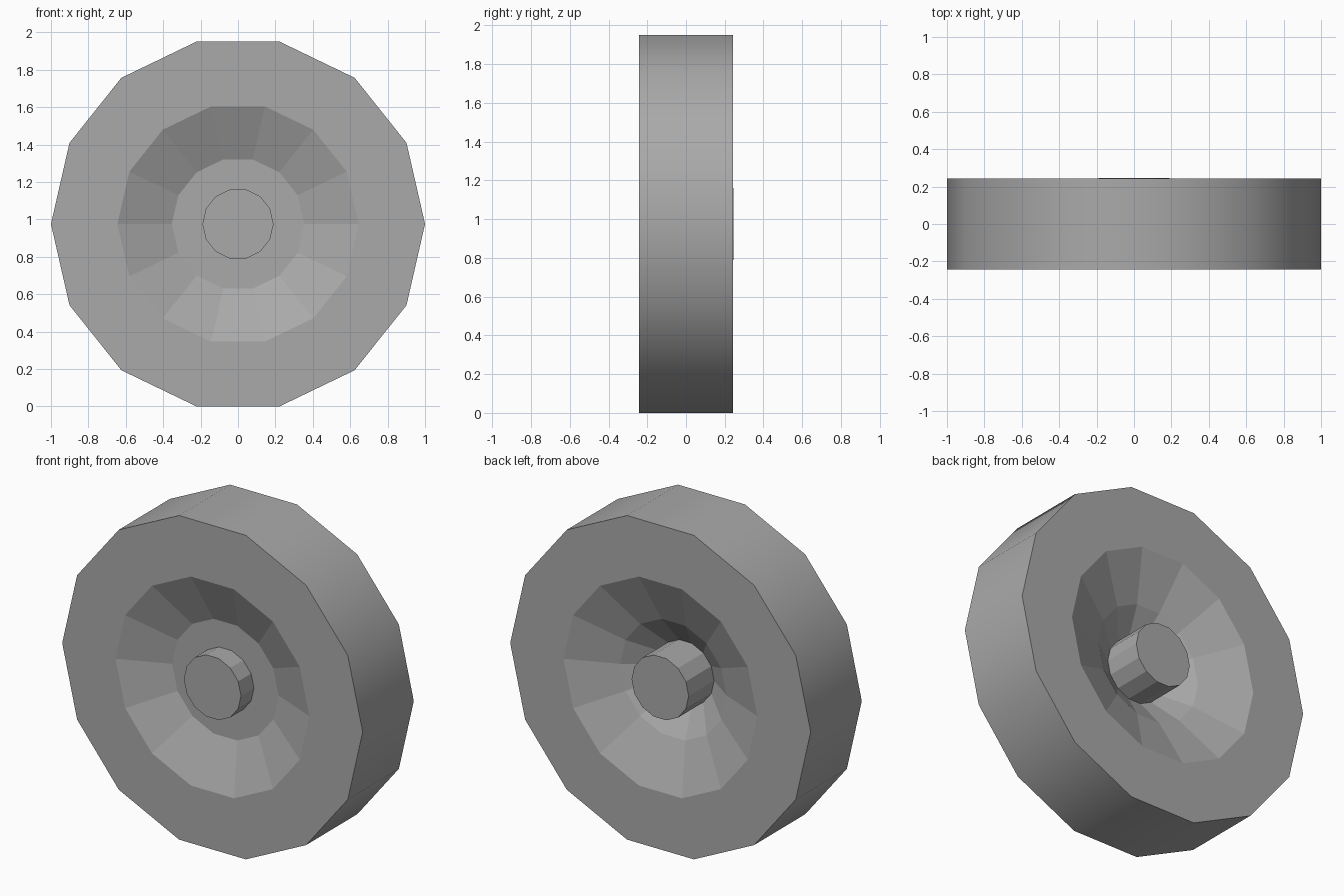
import bpy, bmesh, math

SIDES = 14
RADIUS = 1.0
HALF_WIDTH = 0.243
CENTRE_Z = RADIUS * math.cos(math.pi / SIDES)

cube = bpy.data.objects.get("Cube")
if cube:
    bpy.data.objects.remove(cube, do_unlink=True)

grey = bpy.data.materials.new("plain_grey")
grey.use_nodes = True
colour = (0.4, 0.4, 0.4, 1)
grey.diffuse_color = colour
grey.node_tree.nodes["Principled BSDF"].inputs["Base Color"].default_value = colour


def finish(name, bm):
    bmesh.ops.recalc_face_normals(bm, faces=bm.faces)
    mesh = bpy.data.meshes.new(name)
    bm.to_mesh(mesh)
    bm.free()
    mesh.materials.append(grey)
    obj = bpy.data.objects.new(name, mesh)
    obj.location.z = CENTRE_Z
    bpy.context.collection.objects.link(obj)
    return obj


def ring(bm, radius, y):
    angles = [2 * math.pi * i / SIDES for i in range(SIDES)]
    return [bm.verts.new((radius * math.cos(a), y, radius * math.sin(a))) for a in angles]


def bridge(bm, a, b):
    return [bm.faces.new((a[i], a[(i + 1) % SIDES], b[(i + 1) % SIDES], b[i]))
            for i in range(SIDES)]


# Wheel: closed cross-section of (radius, y), flat-floored dish in front, deep cone behind
section = [(0.17, -0.12), (0.354, -0.12), (0.645, -HALF_WIDTH), (RADIUS, -HALF_WIDTH),
           (RADIUS, HALF_WIDTH), (0.645, HALF_WIDTH), (0.354, 0.12), (0.17, -0.01)]
bm = bmesh.new()
rings = [ring(bm, r, y) for r, y in section]
for k, current in enumerate(rings):
    band = bridge(bm, current, rings[(k + 1) % len(rings)])
    # Only the tread is smooth
    if section[k] == (RADIUS, -HALF_WIDTH):
        tread = band
for face in tread:
    face.smooth = True
finish("wheel", bm)

# Axle hub: flat-sided, standing a hair proud at the back
bm = bmesh.new()
front, back = ring(bm, 0.19, -HALF_WIDTH), ring(bm, 0.19, HALF_WIDTH + 0.003)
bridge(bm, front, back)
bm.faces.new(front)
bm.faces.new(back)
finish("axle_hub", bm)
